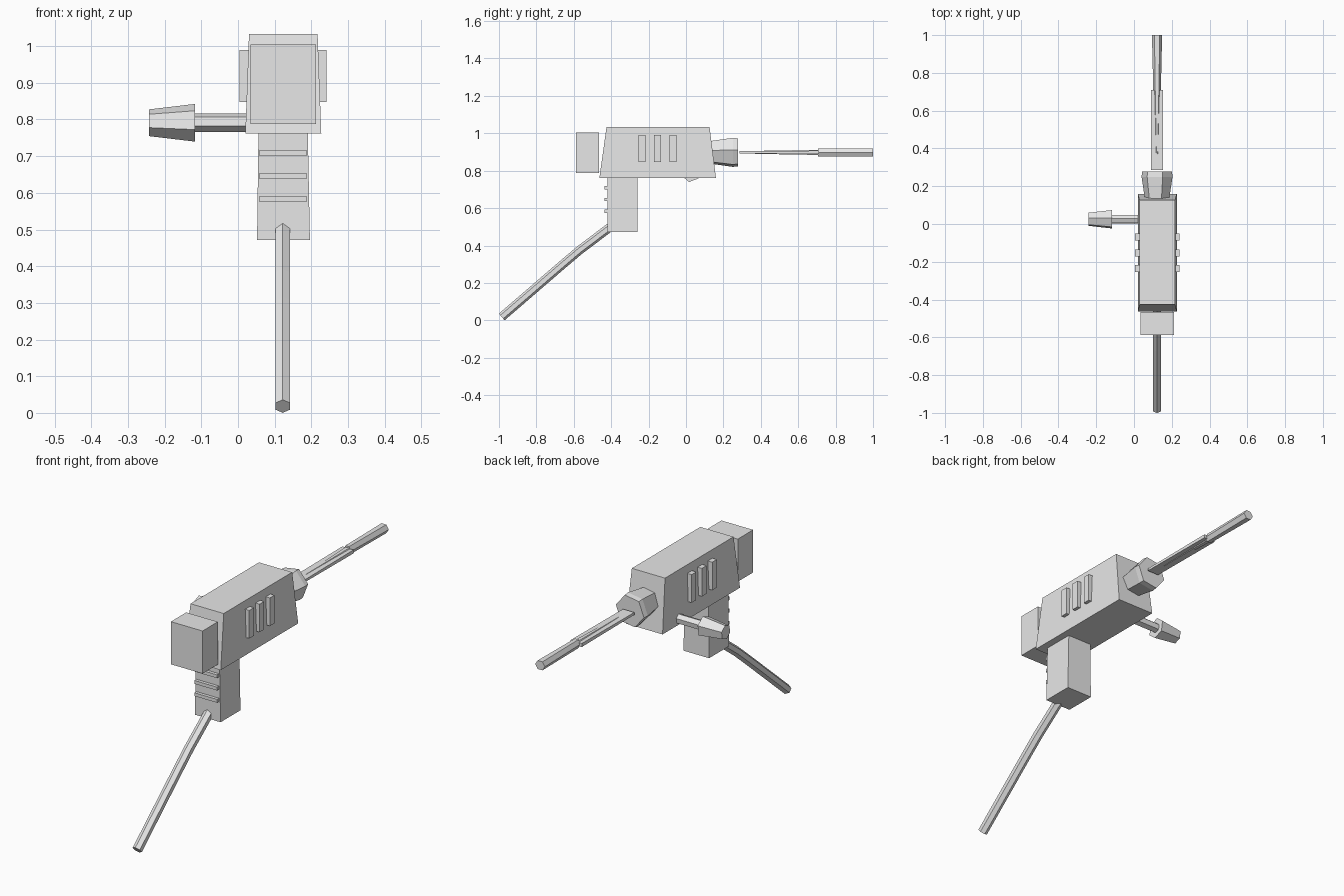
import bpy
import bmesh
from math import sin, cos, radians
from mathutils import Vector

if "Cube" in bpy.data.objects:
    bpy.data.objects.remove(bpy.data.objects["Cube"])

grey = bpy.data.materials.new("light grey")
grey.use_nodes = True
grey.diffuse_color = (0.8, 0.8, 0.8, 1)
grey.node_tree.nodes["Principled BSDF"].inputs["Base Color"].default_value = grey.diffuse_color

X, Y, Z = Vector((1, 0, 0)), Vector((0, 1, 0)), Vector((0, 0, 1))
MID = 0.122      # centre plane of the tool
AXIS = 0.898     # height of the drilling axis


def loft(name, rings):
    """Skin a list of equal-length rings and cap both ends."""
    bm = bmesh.new()
    loops = [[bm.verts.new(p) for p in ring] for ring in rings]
    n = len(loops[0])
    for a, b in zip(loops, loops[1:]):
        for i in range(n):
            j = (i + 1) % n
            bm.faces.new((a[i], a[j], b[j], b[i]))
    bm.faces.new(loops[0][::-1])
    bm.faces.new(loops[-1])
    bmesh.ops.recalc_face_normals(bm, faces=bm.faces)
    mesh = bpy.data.meshes.new(name)
    bm.to_mesh(mesh)
    bm.free()
    mesh.materials.append(grey)
    obj = bpy.data.objects.new(name, mesh)
    bpy.context.collection.objects.link(obj)
    return obj


def hexagon(centre, u, v, ru, rv, tilt=0):
    angles = [radians(tilt + 60 * i) for i in range(6)]
    return [Vector(centre) + u * ru * cos(a) + v * rv * sin(a) for a in angles]


def rect(x0, x1, y0, y1, z):
    return [(x0, y0, z), (x1, y0, z), (x1, y1, z), (x0, y1, z)]


def box(name, x0, x1, y0, y1, z0, z1):
    return loft(name, [rect(x0, x1, y0, y1, z0), rect(x0, x1, y0, y1, z1)])


# Tapered main body and the block at its front
loft("body", [rect(0.02, 0.227, -0.463, 0.16, 0.762),
              rect(0.03, 0.217, -0.425, 0.126, 1.033)])
box("rear_housing", 0.034, 0.212, -0.588, -0.465, 0.788, 1.005)

# Raised vents on both sides
for side, x0, x1 in (("right", 0.004, 0.03), ("left", 0.215, 0.241)):
    for i in range(3):
        y = -0.254 + 0.083 * i
        box(f"{side}_vent_{i + 1}", x0, x1, y, y + 0.037, 0.847, 0.99)

# Grip with finger ribs
loft("grip", [rect(0.052, 0.196, -0.42, -0.26, 0.472),
              rect(0.056, 0.19, -0.42, -0.26, 0.78)])
for i in range(3):
    z = 0.575 + 0.0625 * i
    box(f"grip_rib_{i + 1}", 0.059, 0.187, -0.436, -0.41, z, z + 0.017)

# Power cord, bent along a short path
path = [Vector((MID, y, z)) for y, z in
        ((-0.39, 0.51), (-0.57, 0.374), (-0.66, 0.298), (-0.985, 0.018))]
rings = []
for i, p in enumerate(path):
    along = (path[min(i + 1, 3)] - path[max(i - 1, 0)]).normalized()
    rings.append(hexagon(p, X, X.cross(along), 0.0235, 0.0235, 30))
loft("power_cord", rings)

# Side handle: thin rod and tapered knob
for name, ends in (("side_handle_rod", ((0.04, 0.025), (-0.13, 0.025))),
                   ("side_handle_knob", ((-0.117, 0.052), (-0.242, 0.037)))):
    loft(name, [hexagon((x, 0.025, 0.791), Z, -Y, r, r, -9) for x, r in ends])

# Flared chuck with a small chamfer
loft("chuck", [hexagon((MID, y, AXIS), X, Z, r, r, 9)
               for y, r in ((0.125, 0.064), (0.25, 0.083), (0.277, 0.08))])

# Drill bit: flat blade, tapering ridge and hexagonal end
loft("bit_blade", [
    [(MID + sx * 0.032, y, AXIS + sz * h)
     for sx, sz in ((-1, -1), (1, -1), (1, 1), (-1, 1))]
    for y, h in ((0.287, 0.006), (0.71, 0.009))])
loft("bit_ridge", [hexagon((MID, y, AXIS), X, Z, rx, rz)
                   for y, rx, rz in ((0.37, 0.007, 0.009), (0.71, 0.019, 0.016))])
loft("bit_end", [hexagon((MID, y, AXIS), X, Z, rx, 0.025)
                 for y, rx in ((0.705, 0.02), (1.0, 0.027))])
